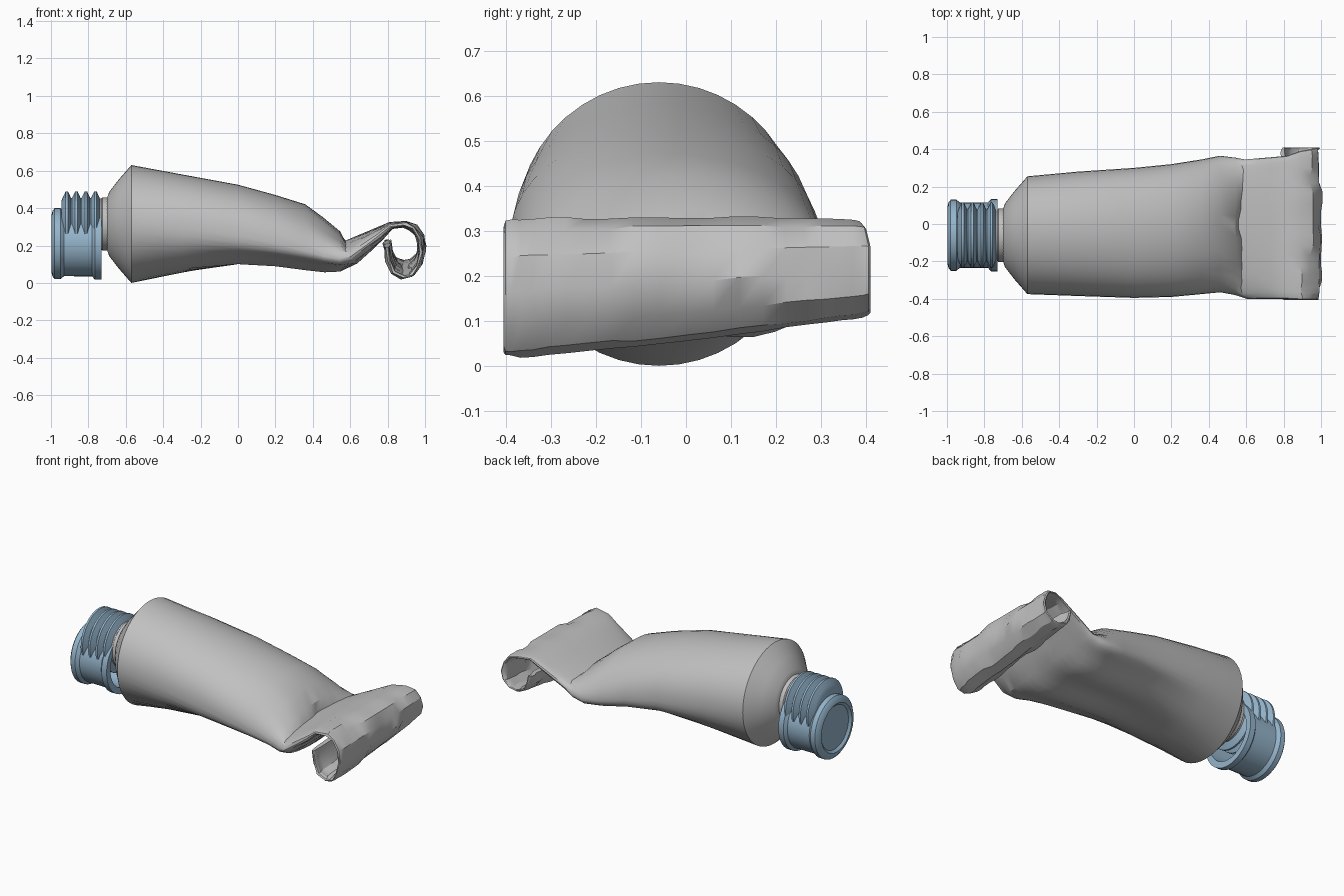
import bpy, bmesh, math, random
from mathutils import Vector

random.seed(4)
cube = bpy.data.objects.get("Cube")
if cube:
    bpy.data.objects.remove(cube)


def material(name, rgb):
    m = bpy.data.materials.new(name)
    m.use_nodes = True
    m.diffuse_color = (*rgb, 1)
    m.node_tree.nodes["Principled BSDF"].inputs["Base Color"].default_value = (*rgb, 1)
    return m


GREY = material("soft grey", (0.53, 0.53, 0.53))
BLUE = material("dusty blue", (0.3, 0.46, 0.6))
AXIS_Y, AXIS_Z = -0.06, 0.315


def loft(name, rings, mat):
    """Skin a list of equal-length point rings and cap both ends."""
    bm = bmesh.new()
    rows = [[bm.verts.new(point) for point in ring] for ring in rings]
    count = len(rows[0])
    for near, far in zip(rows, rows[1:]):
        for i in range(count):
            j = (i + 1) % count
            bm.faces.new((near[i], near[j], far[j], far[i]))
    bm.faces.new(rows[0][::-1])
    bm.faces.new(rows[-1])
    bmesh.ops.recalc_face_normals(bm, faces=bm.faces)
    mesh = bpy.data.meshes.new(name)
    bm.to_mesh(mesh)
    bm.free()
    mesh.materials.append(mat)
    ob = bpy.data.objects.new(name, mesh)
    bpy.context.collection.objects.link(ob)
    bpy.ops.object.select_all(action="DESELECT")
    ob.select_set(True)
    bpy.context.view_layer.objects.active = ob
    bpy.ops.object.shade_smooth_by_angle(angle=math.radians(30))


def turned(name, profile, centre_z, mat, sides=40):
    """Revolve (x, radius) points about a lengthwise axis."""
    angles = [math.tau * i / sides for i in range(sides)]
    rings = [[(x, AXIS_Y + radius * math.cos(a), centre_z + radius * math.sin(a)) for a in angles]
             for x, radius in profile]
    loft(name, rings, mat)


# Hollow cap with a rounded end and a rim, hanging lower than the neck
turned("cap", [(-0.985, 0.01), (-0.985, 0.135), (-0.998, 0.15), (-0.992, 0.175), (-0.98, 0.19),
               (-0.95, 0.19), (-0.93, 0.174), (-0.78, 0.175), (-0.765, 0.193), (-0.73, 0.193),
               (-0.73, 0.155), (-0.94, 0.15), (-0.945, 0.01)], 0.21, BLUE)

# Threaded collar with repeated ridges
VALLEY, CREST, PITCH = 0.14, 0.175, 0.051
ridges = [(-0.945, 0.12)]
for k in range(4):
    start = -0.938 + k * PITCH
    ridges += [(start, VALLEY), (start + PITCH * 0.33, CREST),
               (start + PITCH * 0.57, CREST), (start + PITCH * 0.88, VALLEY)]
ridges.append((-0.733, 0.12))
turned("threaded_collar", ridges, AXIS_Z, BLUE)

# Short neck with a raised band
turned("neck", [(-0.76, 0.11), (-0.75, 0.136), (-0.73, 0.136), (-0.725, 0.143),
                (-0.67, 0.143)], AXIS_Z, GREY)

# Body stations: x, edge height, rise, drop, right side, left side, twist, sharpness
stations = []
for x, radius in ((-0.7, 0.14), (-0.69, 0.17), (-0.64, 0.235), (-0.57, AXIS_Z)):
    stations.append((x, AXIS_Z, radius, radius, AXIS_Y - radius, AXIS_Y + radius, 0, 1))

# Squeezed part, flattening towards the fold
stations += [
    (-0.3, 0.29, 0.29, 0.235, -0.385, 0.28, 0, 0.9),
    (0, 0.25, 0.275, 0.15, -0.395, 0.3, 0, 0.85),
    (0.2, 0.21, 0.26, 0.12, -0.39, 0.32, 0, 0.9),
    (0.36, 0.17, 0.25, 0.1, -0.375, 0.345, 0, 1),
    (0.46, 0.14, 0.21, 0.09, -0.365, 0.365, 0.3, 1.1),
    (0.54, 0.125, 0.145, 0.08, -0.38, 0.355, 0.7, 1),
]

# Flat sheet climbing to the roll
for k in range(4):
    f = k / 3
    thick = 0.022 + 0.05 * (1 - f)
    stations.append((0.6 + 0.22 * f, 0.14 + 0.165 * f, thick, thick, -0.4, 0.345 + 0.02 * f,
                     1, 0.9 - 0.4 * f))

# Rolled-up end, curling over and back underneath
for k in range(10):
    a = math.radians(90 - 31 * k)
    stations.append((0.89 + 0.092 * math.cos(a), 0.17 + 0.142 * math.sin(a),
                     0.018, 0.018, -0.405, min(0.39 + 0.01 * k, 0.41), 1, 0.5))

SIDES = 44
rings = []
for s, (x, z, rise, drop, right, left, twist, sharp) in enumerate(stations):
    # Thickness direction follows the curling sheet
    before, after = stations[max(s - 1, 0)], stations[min(s + 1, len(stations) - 1)]
    along = Vector((1, 0))
    if twist == 1:
        along = Vector((after[0] - before[0], after[1] - before[1])).normalized()
    # One shared wobble per row, so that both skins crumple together
    wobble = [random.uniform(-1, 1) * 0.009 * twist for _ in range(SIDES)]
    ring = []
    for i in range(SIDES):
        t = math.tau * i / SIDES
        side, lift = math.cos(t), math.sin(t)
        y = (right + left) / 2 + (left - right) / 2 * side
        offset = abs(lift) ** sharp * (rise if lift > 0 else -drop)
        # Long shallow creases under the squeezed half
        if lift < 0 and x >= 0 and twist < 1:
            offset += 0.012 * math.sin(7 * t) * abs(lift)
        shake = wobble[min(i, SIDES - i) // 2]
        height = z + along.x * offset + shake * 0.4
        # The roll is tighter towards the left side
        height = 0.33 - (0.33 - height) * (1 - 0.36 * twist * (y + 0.4))
        ring.append((x - along.y * offset + shake, y, max(height, 0)))
    rings.append(ring)
loft("tube_body", rings, GREY)
